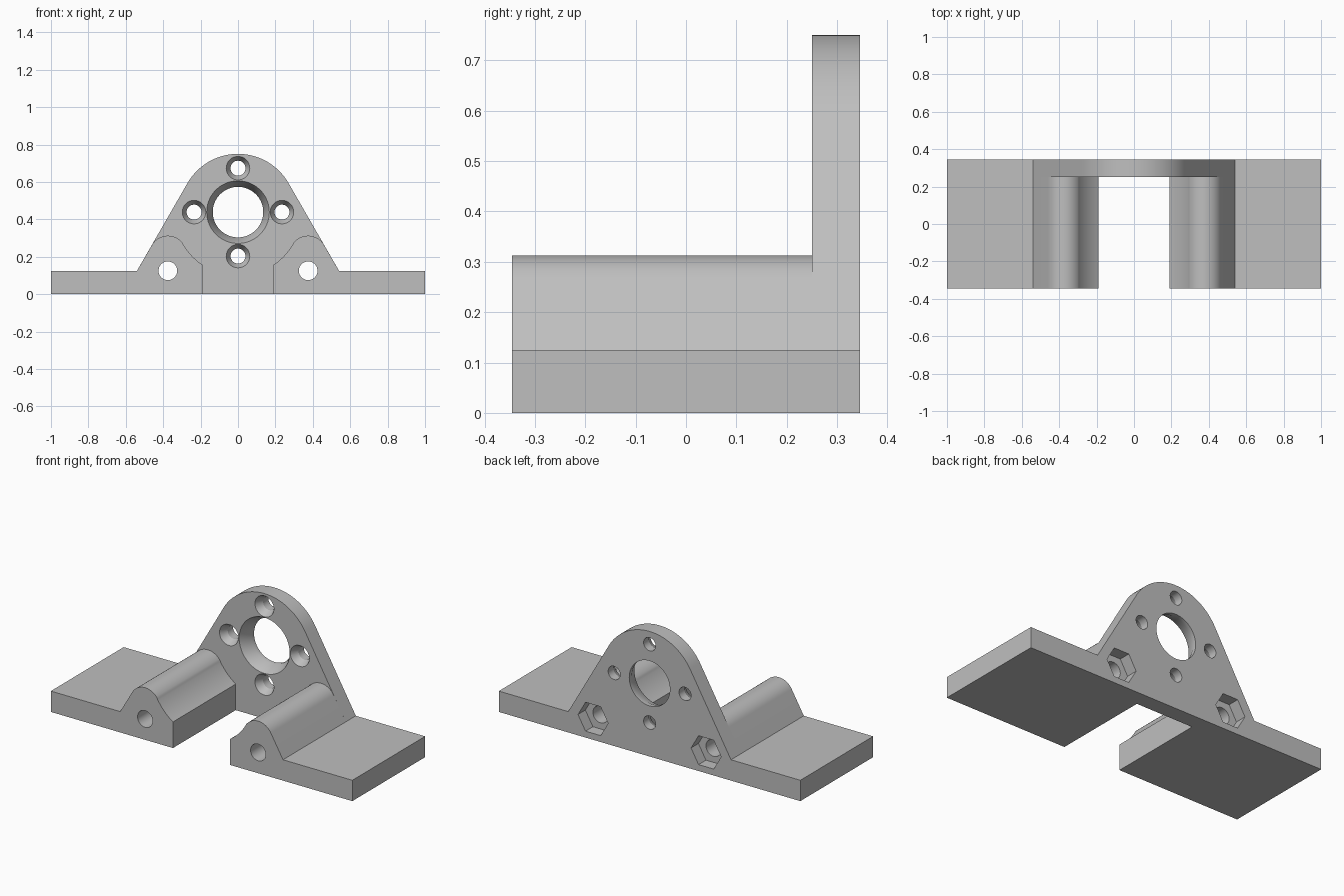
import bpy, bmesh
from math import sin, cos, pi, radians, atan2

if "Cube" in bpy.data.objects:
    bpy.data.objects.remove(bpy.data.objects["Cube"], do_unlink=True)

FRONT, WALL, BACK = -0.345, 0.25, 0.345
AXIS_Z = 0.4385          # height of the bearing axis
BASE_H = 0.125
BOLT_X = 0.375

grey = bpy.data.materials.new("plain grey")
grey.use_nodes = True
grey.diffuse_color = (0.52, 0.52, 0.52, 1)
grey.node_tree.nodes["Principled BSDF"].inputs["Base Color"].default_value = (0.52, 0.52, 0.52, 1)


def arc(cx, cz, r, a0, a1, n):
    """Points on an arc in the xz plane, angles in degrees."""
    angles = [radians(a0 + (a1 - a0) * i / n) for i in range(n + 1)]
    return [(cx + r * cos(a), cz + r * sin(a)) for a in angles]


def loft(name, sections):
    """Solid through (y, outline) sections with equal point counts."""
    bm = bmesh.new()
    rings = [[bm.verts.new((x, y, z)) for x, z in pts] for y, pts in sections]
    n = len(rings[0])
    for a, b in zip(rings, rings[1:]):
        for i in range(n):
            j = (i + 1) % n
            bm.faces.new((a[i], a[j], b[j], b[i]))
    bm.faces.new(rings[0])
    bm.faces.new(rings[-1])
    bmesh.ops.recalc_face_normals(bm, faces=bm.faces)
    mesh = bpy.data.meshes.new(name)
    bm.to_mesh(mesh)
    bm.free()
    ob = bpy.data.objects.new(name, mesh)
    bpy.context.collection.objects.link(ob)
    mesh.materials.append(grey)
    return ob


def bore(name, x, z, steps, sides=48):
    """Round or many-sided cutter along y from (y, radius) steps."""
    return loft(name, [(y, arc(x, z, r, 0, 360, sides)[:-1]) for y, r in steps])


def combine(target, tool, operation):
    mod = target.modifiers.new(operation.lower(), "BOOLEAN")
    mod.operation, mod.solver, mod.object = operation, "EXACT", tool
    bpy.context.view_layer.objects.active = target
    bpy.ops.object.modifier_apply(modifier=mod.name)
    bpy.data.objects.remove(tool, do_unlink=True)


# Upright plate with its rounded crown and flat ears
crown = arc(0, AXIS_Z, 0.3115, 30, 150, 40)
bracket = loft("motor_bracket", [(y, [(-1, 0), (1, 0), (1, BASE_H), (0.54, BASE_H)]
               + crown + [(-0.54, BASE_H), (-1, BASE_H)]) for y in (WALL, BACK)])

# Feet: flat pad, round hump, hollow towards the bearing axis
hump = arc(BOLT_X, 0.2145, 0.098, 30, 144, 24)
end_angle = atan2(hump[-1][1] - AXIS_Z, hump[-1][0]) * 180 / pi
hollow = arc(0, AXIS_Z, 0.34, end_angle - 1, -56, 14)
outline = [(0.19, 0), (1, 0), (1, BASE_H), (0.54, BASE_H)] + hump + hollow
outline[-1] = (0.19, 0.1565)
for side, label in ((1, "left"), (-1, "right")):
    pts = [(side * x, z) for x, z in outline]
    combine(bracket, loft(label + "_foot", [(FRONT, pts), (WALL, pts)]), "UNION")

# Merge the flat seams left by the union
bm = bmesh.new()
bm.from_mesh(bracket.data)
bmesh.ops.remove_doubles(bm, verts=bm.verts, dist=0.0002)
bmesh.ops.dissolve_limit(bm, angle_limit=radians(0.5), verts=bm.verts, edges=bm.edges)
bm.to_mesh(bracket.data)
bm.free()

# Tapered bearing hole
cutters = [bore("bearing_bore", 0, AXIS_Z,
                [(WALL - 0.01, 0.172), (0.32, 0.135), (BACK + 0.02, 0.135)], 72)]

# Four countersunk screw holes around it
for i in range(4):
    a = i * pi / 2
    cutters.append(bore("screw_bore", 0.235 * cos(a), AXIS_Z + 0.235 * sin(a),
                        [(WALL - 0.01, 0.068), (0.295, 0.04), (BACK + 0.02, 0.04)], 36))

# Long bolt holes with hexagonal nut pockets at the back
for side in (1, -1):
    x = side * BOLT_X
    cutters.append(bore("bolt_bore", x, BASE_H, [(FRONT - 0.02, 0.05), (BACK + 0.02, 0.05)], 36))
    cutters.append(bore("nut_pocket", x, BASE_H, [(0.275, 0.1), (BACK + 0.02, 0.1)], 6))

for cutter in cutters:
    combine(bracket, cutter, "DIFFERENCE")

bpy.ops.object.select_all(action="DESELECT")
bracket.select_set(True)
bpy.context.view_layer.objects.active = bracket
bpy.ops.object.shade_smooth_by_angle(angle=radians(25))
